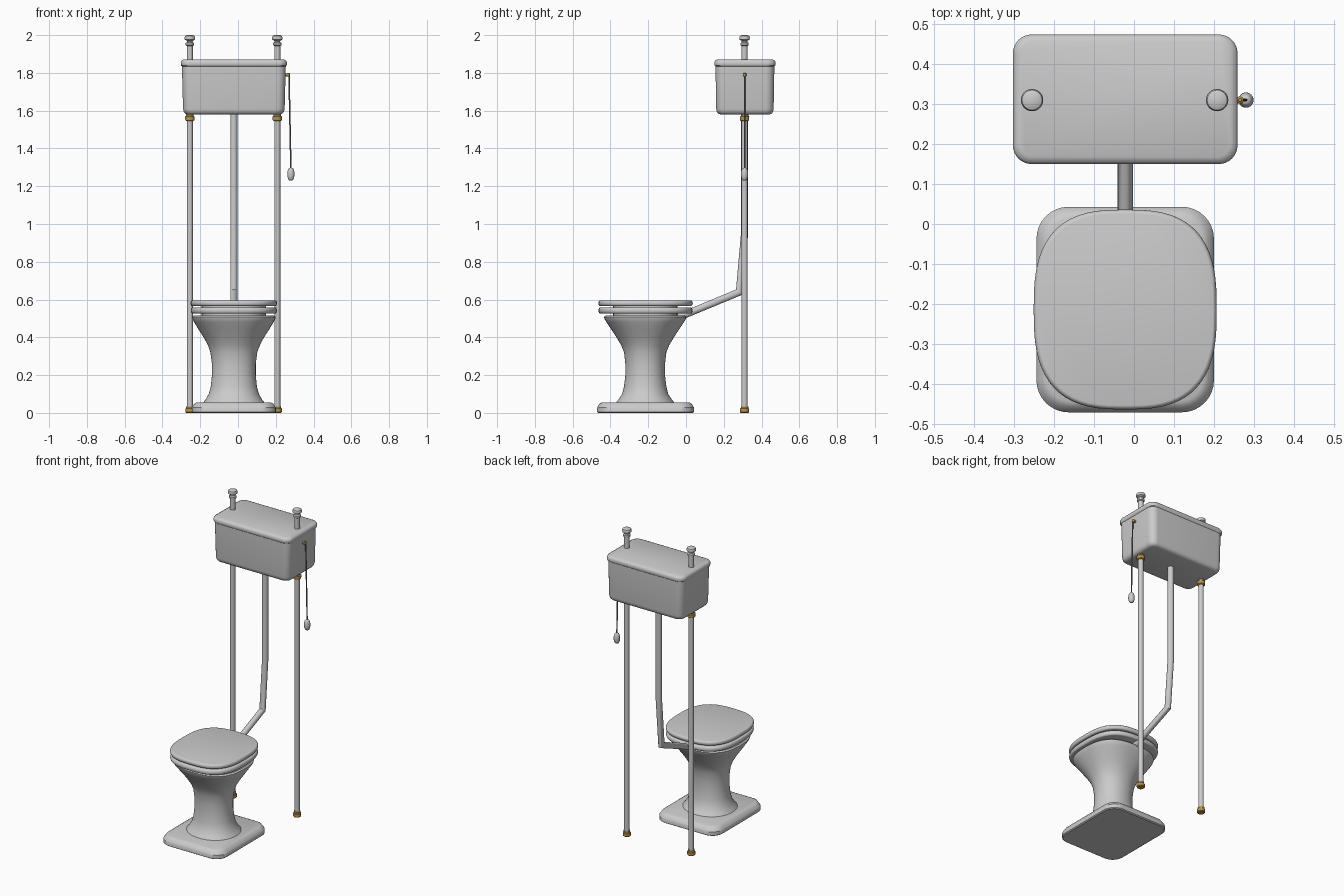
import bpy, bmesh, math
from mathutils import Vector

cube = bpy.data.objects.get("Cube")
if cube:
    bpy.data.objects.remove(cube, do_unlink=True)

CX = -0.022          # centre line of the fixture
POST_Y = 0.31


def material(name, rgb):
    m = bpy.data.materials.new(name)
    m.use_nodes = True
    m.diffuse_color = (*rgb, 1)
    m.node_tree.nodes["Principled BSDF"].inputs["Base Color"].default_value = (*rgb, 1)
    return m


PORCELAIN = material("porcelain grey", (0.6, 0.6, 0.6))
BRASS = material("brass", (0.5, 0.3, 0.06))
CHAIN = material("dark chain", (0.2, 0.2, 0.2))


def finish(name, bm, mat, angle=35):
    bmesh.ops.recalc_face_normals(bm, faces=bm.faces)
    me = bpy.data.meshes.new(name)
    bm.to_mesh(me)
    bm.free()
    me.materials.append(mat)
    ob = bpy.data.objects.new(name, me)
    bpy.context.collection.objects.link(ob)
    bpy.ops.object.select_all(action='DESELECT')
    ob.select_set(True)
    bpy.context.view_layer.objects.active = ob
    bpy.ops.object.shade_smooth_by_angle(angle=math.radians(angle))
    return ob


def superellipse(hx, hy, power, n=64):
    pts = []
    for i in range(n):
        t = math.tau * i / n
        c, s = math.cos(t), math.sin(t)
        pts.append((hx * math.copysign(abs(c) ** (2 / power), c),
                    hy * math.copysign(abs(s) ** (2 / power), s)))
    return pts


def rounded_rect(hx, hy, r, n=8):
    pts = []
    for k, (sx, sy) in enumerate([(1, 1), (-1, 1), (-1, -1), (1, -1)]):
        for i in range(n + 1):
            t = (k + i / n) * math.pi / 2
            pts.append((sx * (hx - r) + r * math.cos(t), sy * (hy - r) + r * math.sin(t)))
    return pts


def loft(name, outline, rings, centre, mat, angle=35):
    """Skin stacked outlines; each ring is (z, half x, half y, shape)."""
    bm = bmesh.new()
    loops = [[bm.verts.new((centre[0] + x, centre[1] + y, z)) for x, y in outline(hx, hy, s)]
             for z, hx, hy, s in rings]
    for a, b in zip(loops, loops[1:]):
        for i in range(len(a)):
            j = (i + 1) % len(a)
            bm.faces.new((a[i], a[j], b[j], b[i]))
    bm.faces.new(loops[0][::-1])
    bm.faces.new(loops[-1])
    return finish(name, bm, mat, angle)


def turned(name, profile, centre, mat):
    return loft(name, lambda hx, hy, s: superellipse(hx, hy, s, 24),
                [(z, r, r, 2) for r, z in profile], centre, mat)


def tube(name, points, radius, mat, sides=16):
    """Sweep a circle along a path in mitred segments."""
    pts = [Vector(p) for p in points]
    bm = bmesh.new()
    dirs = [(b - a).normalized() for a, b in zip(pts, pts[1:])]
    side = dirs[0].orthogonal().normalized()
    other = dirs[0].cross(side)
    loop = [bm.verts.new(pts[0] + radius * (math.cos(math.tau * i / sides) * side
                                            + math.sin(math.tau * i / sides) * other))
            for i in range(sides)]
    bm.faces.new(loop)
    for k, d in enumerate(dirs):
        normal = d if k == len(dirs) - 1 else (d + dirs[k + 1]).normalized()
        nxt = [bm.verts.new(v.co + d * ((pts[k + 1] - v.co).dot(normal) / d.dot(normal)))
               for v in loop]
        for i in range(sides):
            j = (i + 1) % sides
            bm.faces.new((loop[i], loop[j], nxt[j], nxt[i]))
        loop = nxt
    bm.faces.new(loop)
    return finish(name, bm, mat, 40)


def slab(name, outline, z0, z1, hx, hy, shape, centre, mat, round_by):
    """Flat plate with a half-round rim."""
    rings = []
    for i in range(9):
        t = math.pi * (i / 8 - 0.5)
        inset = round_by * (1 - math.cos(t))
        rings.append(((z0 + z1) / 2 + (z1 - z0) / 2 * math.sin(t), hx - inset, hy - inset, shape))
    return loft(name, outline, rings, centre, mat)


# Foot plate
loft("foot_plate", rounded_rect,
     [(0, .215, .25, .07), (.005, .222, .257, .08), (.028, .222, .257, .08),
      (.034, .218, .253, .078), (.05, .208, .243, .07), (.056, .195, .23, .06)],
     (CX, -.214), PORCELAIN)

# Pedestal bowl
loft("pedestal_bowl", superellipse,
     [(.05, .166, .158, 2.1), (.07, .15, .142, 2.1), (.1, .133, .122, 2.1),
      (.14, .122, .112, 2.1), (.2, .116, .105, 2.1), (.26, .116, .105, 2.1),
      (.32, .124, .112, 2.1), (.36, .138, .128, 2.1), (.4, .16, .152, 2.2),
      (.44, .186, .178, 2.3), (.48, .21, .205, 2.5), (.497, .219, .215, 2.6),
      (.508, .222, .218, 2.6), (.515, .214, .21, 2.6)],
     (CX, -.216), PORCELAIN)

# Seat and lid, with hidden spacers joining the stack
slab("seat", superellipse, .526, .558, .228, .249, 2.8, (CX, -.214), PORCELAIN, .01)
slab("seat_lid", superellipse, .566, .595, .229, .25, 2.8, (CX, -.214), PORCELAIN, .01)
loft("seat_spacer", superellipse, [(.51, .17, .17, 2.5), (.57, .17, .17, 2.5)],
     (CX, -.216), PORCELAIN)

# Cistern and its cover
TANK = (CX, .312)
loft("cistern", rounded_rect,
     [(1.58, .245, .13, .03), (1.584, .257, .141, .035), (1.594, .265, .149, .04),
      (1.61, .269, .152, .042), (1.84, .275, .156, .045)], TANK, PORCELAIN)
loft("cistern_cover", rounded_rect,
     [(1.832, .272, .153, .043), (1.838, .279, .16, .046), (1.845, .281, .162, .047),
      (1.857, .281, .162, .047), (1.866, .276, .157, .044), (1.872, .264, .145, .036)],
     TANK, PORCELAIN)

# Posts with brass fittings and finials
for side, x in (("right", -.255), ("left", .208)):
    at = (x, POST_Y)
    turned(side + "_post", [(.016, .01), (.016, 1.59)], at, PORCELAIN)
    turned(side + "_floor_fitting",
           [(.02, 0), (.024, .004), (.024, .022), (.02, .026), (.02, .035)], at, BRASS)
    turned(side + "_tank_fitting",
           [(.018, 1.545), (.024, 1.549), (.025, 1.568), (.02, 1.573), (.02, 1.585)], at, BRASS)
    turned(side + "_finial",
           [(.016, 1.865), (.016, 1.943), (.022, 1.947), (.022, 1.958), (.015, 1.963),
            (.016, 1.97), (.027, 1.976), (.028, 1.986), (.025, 1.995), (.015, 2.0)],
           at, PORCELAIN)

# Flush pipe
tube("flush_pipe",
     [(CX, .31, 1.58), (CX, .31, .95), (CX, .283, .64), (CX, -.04, .506)], .019, PORCELAIN)

# Pull chain: lever, chain and handle
tube("pull_lever", [(.24, POST_Y, 1.79), (.271, POST_Y, 1.79)], .008, BRASS)
turned("lever_boss", [(.004, 1.78), (.009, 1.784), (.009, 1.796), (.004, 1.8)],
       (.265, POST_Y), BRASS)
tube("pull_chain", [(.27, POST_Y, 1.79), (.28, POST_Y, 1.29)], .004, CHAIN, 8)
turned("pull_handle",
       [(.003 + .016 * math.sin(math.pi * i / 12) ** .8, 1.264 - .034 * math.cos(math.pi * i / 12))
        for i in range(13)], (.28, POST_Y), PORCELAIN)
